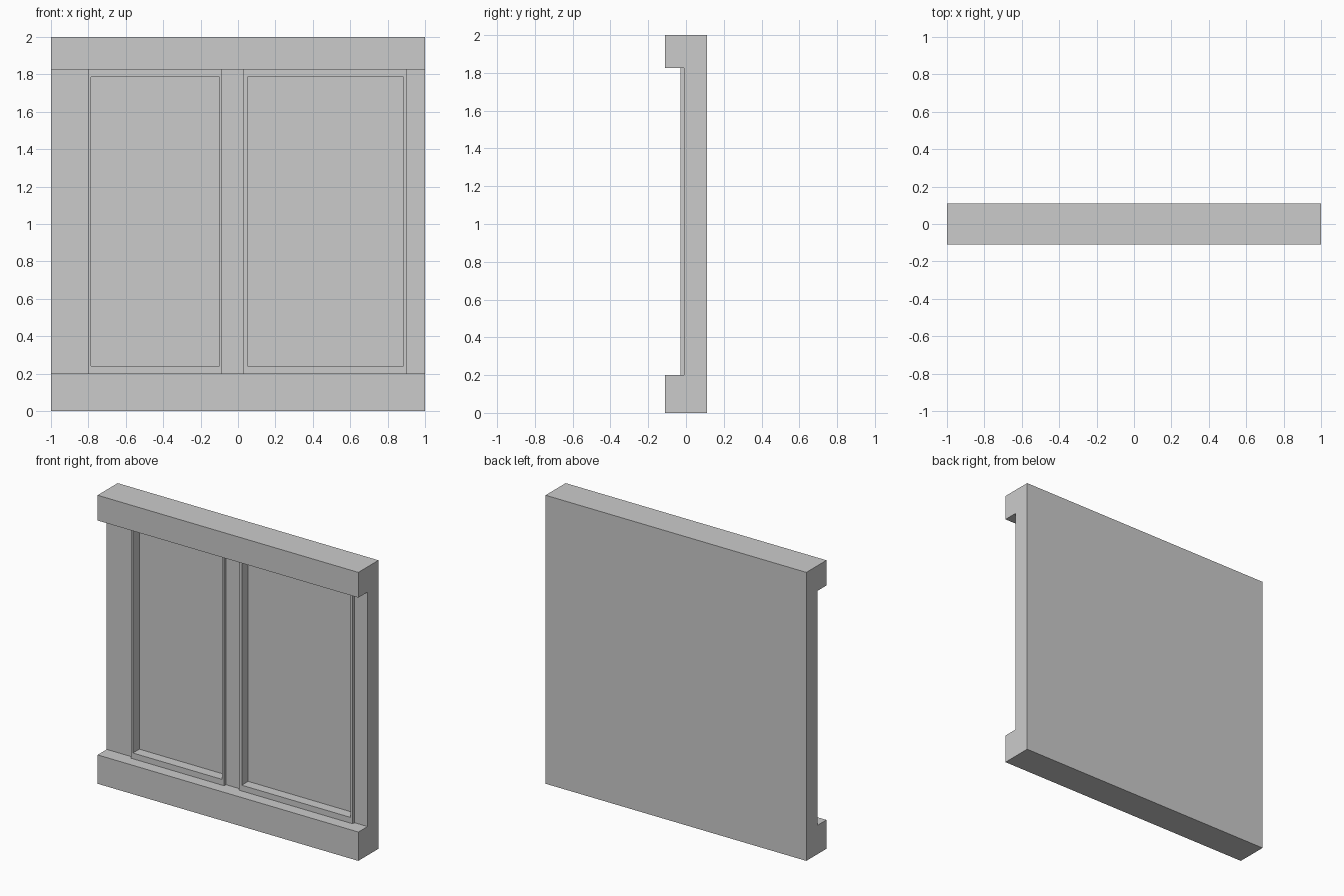
import bpy, bmesh
from mathutils import Vector

if "Cube" in bpy.data.objects:
    bpy.data.objects.remove(bpy.data.objects["Cube"])


def add_object(name, bm):
    bmesh.ops.recalc_face_normals(bm, faces=bm.faces[:])
    mesh = bpy.data.meshes.new(name)
    bm.to_mesh(mesh)
    bm.free()
    obj = bpy.data.objects.new(name, mesh)
    bpy.context.collection.objects.link(obj)
    return obj


def extrude_faces(bm, offset):
    geom = bmesh.ops.extrude_face_region(bm, geom=bm.faces[:])["geom"]
    verts = [v for v in geom if isinstance(v, bmesh.types.BMVert)]
    bmesh.ops.translate(bm, verts=verts, vec=Vector(offset))


def rect(bm, x0, x1, y, z0, z1):
    return [bm.verts.new((x, y, z))
            for x, z in ((x0, z0), (x1, z0), (x1, z1), (x0, z1))]


def box(name, x0, x1, y0, y1, z0, z1):
    bm = bmesh.new()
    bm.faces.new(rect(bm, x0, x1, y0, z0, z1))
    extrude_faces(bm, (0, y1 - y0, 0))
    return add_object(name, bm)


def frame(name, outer, inner, y0, y1):
    bm = bmesh.new()
    a = rect(bm, outer[0], outer[1], y0, outer[2], outer[3])
    b = rect(bm, inner[0], inner[1], y0, inner[2], inner[3])
    for i in range(4):
        j = (i + 1) % 4
        bm.faces.new((a[i], a[j], b[j], b[i]))
    extrude_faces(bm, (0, y1 - y0, 0))
    return add_object(name, bm)


BACK, RAIL, WALL, TRIM, PANE = 0.11, -0.11, -0.01, -0.03, 0.04
Z0, Z1 = 0.20, 1.825        # top of bottom rail, underside of top rail

# Wall with its projecting top and bottom rails, one C-shaped profile
profile = [(BACK, 0), (RAIL, 0), (RAIL, Z0), (WALL, Z0),
           (WALL, Z1), (RAIL, Z1), (RAIL, 2), (BACK, 2)]
bm = bmesh.new()
bm.faces.new([bm.verts.new((-1, y, z)) for y, z in profile])
extrude_faces(bm, (2, 0, 0))
wall = add_object("wall_with_rails", bm)

# Two recessed panels, each with a raised trim frame
openings = {"left": ((-0.80, -0.085), (-0.785, -0.10)),
            "right": ((0.03, 0.90), (0.05, 0.885))}
for side, (outer, inner) in openings.items():
    hole = (*inner, 0.24, 1.787)
    frame(side + "_trim_frame", (*outer, Z0, Z1), hole, TRIM, WALL)
    cutter = box(side + "_recess_cutter", inner[0], inner[1], -0.2, PANE,
                 hole[2], hole[3])
    cutter.hide_render = True
    cutter.hide_set(True)
    cut = wall.modifiers.new(side + "_recess", "BOOLEAN")
    cut.operation = "DIFFERENCE"
    cut.solver = "EXACT"
    cut.object = cutter
